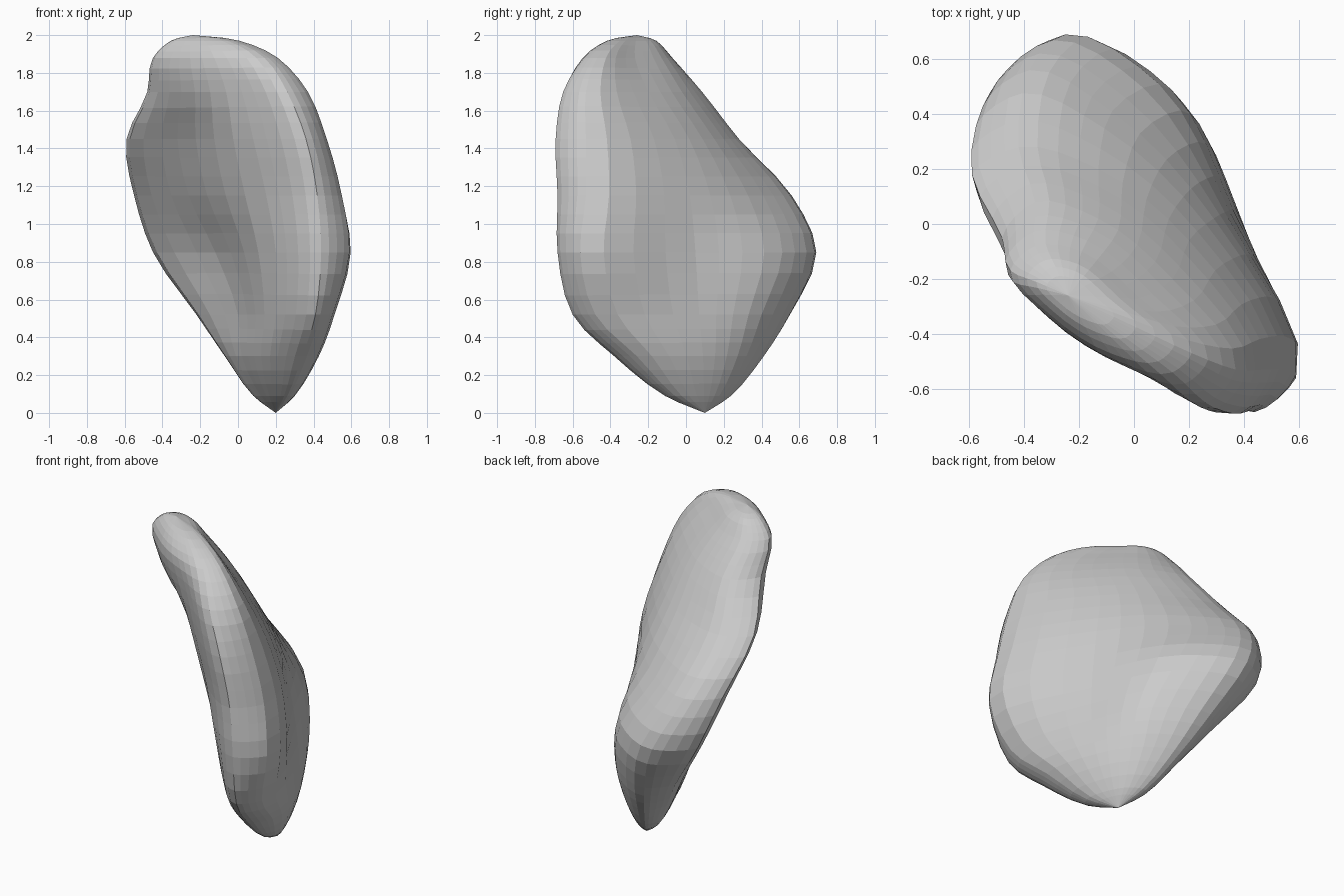
import bpy, bmesh
from mathutils import Vector

if "Cube" in bpy.data.objects:
    bpy.data.objects.remove(bpy.data.objects["Cube"])

# Horizontal outlines: height, then front rim, 3 outer, back rim, 3 inner points
RINGS = [
    (0.30, [(.34, -.38), (.42, -.26), (.35, .09), (.20, .32), (.00, .41), (-.07, .29), (.02, .03), (.17, -.27)]),
    (0.52, [(.41, -.60), (.50, -.48), (.37, .07), (.20, .40), (-.10, .55), (-.22, .42), (.00, .02), (.20, -.42)]),
    (0.85, [(.44, -.68), (.59, -.56), (.345, .05), (.09, .51), (-.25, .69), (-.45, .53), (-.12, .10), (.20, -.51)]),
    (1.15, [(.42, -.68), (.55, -.53), (.29, .02), (-.08, .41), (-.38, .56), (-.55, .43), (-.26, .04), (.15, -.52)]),
    (1.45, [(.36, -.69), (.47, -.53), (.20, -.06), (-.13, .20), (-.42, .28), (-.59, .18), (-.32, -.10), (.08, -.53)]),
    (1.70, [(.26, -.65), (.37, -.53), (.14, -.20), (-.13, .02), (-.36, .08), (-.48, -.05), (-.30, -.31), (.02, -.53)]),
    (1.88, [(.14, -.54), (.21, -.47), (.02, -.27), (-.19, -.10), (-.36, -.08), (-.45, -.17), (-.31, -.34), (-.06, -.50)]),
]
BOTTOM, TOP = Vector((.2, .1, 0)), Vector((-.24, -.26, 2))


def spline(pts, steps, closed):
    """Smooth curve through pts, spaced by near chord length."""
    n = len(pts)
    get = (lambda i: pts[i % n]) if closed else (lambda i: pts[max(0, min(n - 1, i))])
    out = []
    for i in range(n if closed else n - 1):
        a, b, c, d = (get(i + k) for k in (-1, 0, 1, 2))
        h0, h1, h2 = (max((q - p).length, 1e-4) ** .8 for p, q in ((a, b), (b, c), (c, d)))

        def slope(p, q, r, ha, hb):
            return ((q - p) / ha * hb + (r - q) / hb * ha) / (ha + hb) * h1

        m0 = (c - b) if a == b else slope(a, b, c, h0, h1)
        m1 = (c - b) if c == d else slope(b, c, d, h1, h2)
        for s in range(steps):
            t = s / steps
            out.append(b * (2*t**3 - 3*t*t + 1) + m0 * (t**3 - 2*t*t + t)
                       + c * (3*t*t - 2*t**3) + m1 * (t**3 - t*t))
    if not closed:
        out.append(pts[-1].copy())
    return out


def shrink(ring, tip, scale, z):
    """Small copy of an end ring, pulled toward the tip."""
    return [Vector((*(tip.xy + (p.xy - tip.xy) * scale), z)) for p in ring]


# Rounded outlines, with small end rings near both tips
rings = [spline([Vector((x, y, z)) for x, y in pts], 4, True) for z, pts in RINGS]
rings.insert(0, shrink(rings[0], BOTTOM, .44, .09))
rings.append(shrink(rings[-1], TOP, .55, 1.97))

# Smooth columns from bottom tip to top tip
cols = [spline([BOTTOM] + [r[k] for r in rings] + [TOP], 3, False) for k in range(len(rings[0]))]

# Faceted shell body
bm = bmesh.new()
grid = [[bm.verts.new(p) for p in col[1:-1]] for col in cols]
low, high = bm.verts.new(BOTTOM), bm.verts.new(TOP)
for k, a in enumerate(grid):
    b = grid[(k + 1) % len(grid)]
    bm.faces.new((low, b[0], a[0]))
    bm.faces.new((high, a[-1], b[-1]))
    for j in range(len(a) - 1):
        bm.faces.new((a[j], b[j], b[j + 1], a[j + 1]))
bmesh.ops.recalc_face_normals(bm, faces=bm.faces)
mesh = bpy.data.meshes.new("curved_shell")
bm.to_mesh(mesh)
bm.free()
bpy.context.collection.objects.link(bpy.data.objects.new("curved_shell", mesh))
